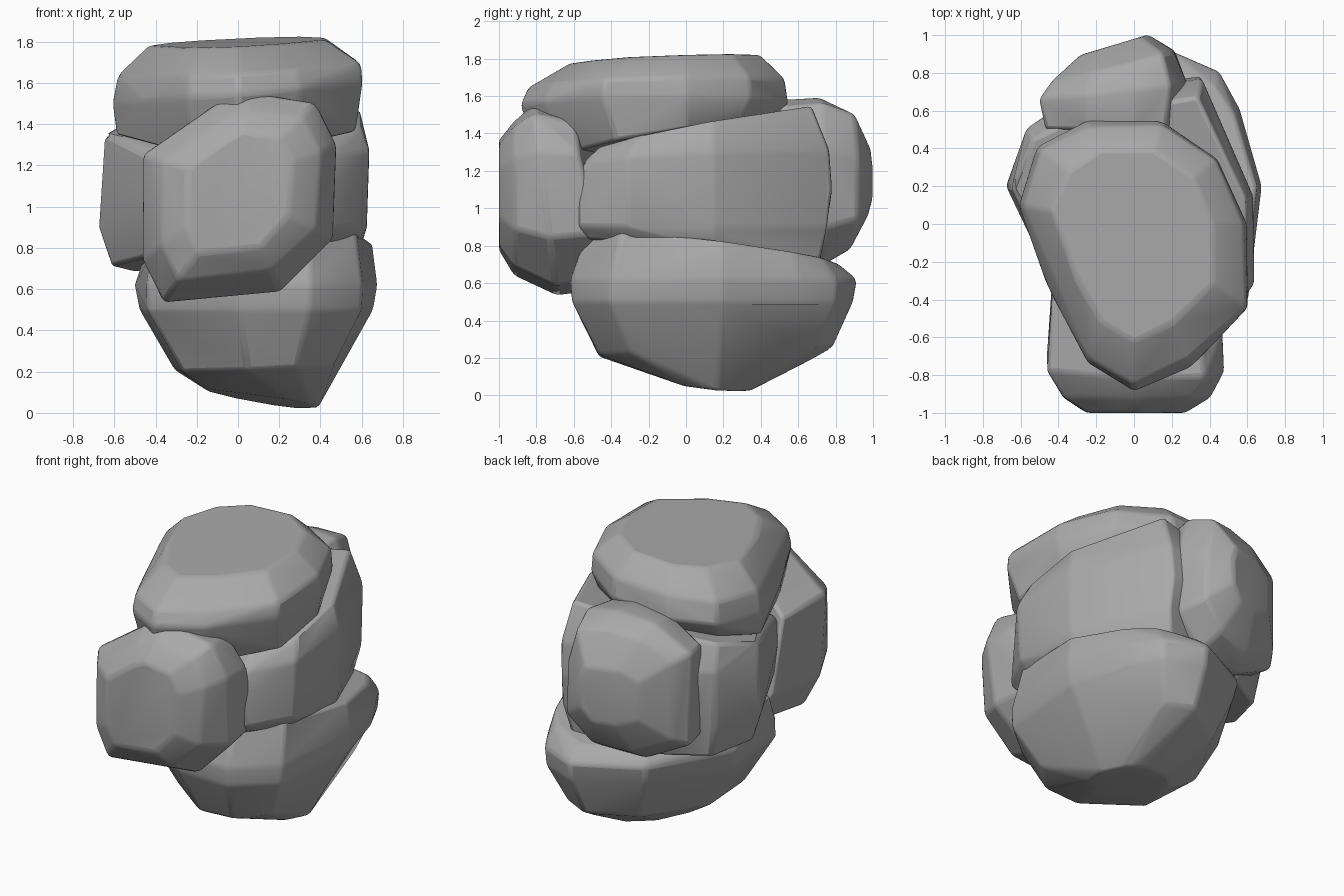
import bpy
import bmesh
import math
import random

random.seed(4)

start_cube = bpy.data.objects.get("Cube")
if start_cube:
    bpy.data.objects.remove(start_cube, do_unlink=True)


def make_material(name, brightness):
    colour = (brightness, brightness, brightness, 1)
    material = bpy.data.materials.new(name)
    material.use_nodes = True
    material.diffuse_color = colour
    shader = material.node_tree.nodes["Principled BSDF"]
    shader.inputs["Base Color"].default_value = colour
    return material


stone_grey = make_material("stone grey", .4)


def layer(at, size, lean=(0, 0)):
    """One slice of a rock: its position, its relative size and its tilt."""
    return at, size, lean


def slice_corners(outline, centre, upright, at, size, lean):
    """Scale the outline about its centre, tilt it and place it in space."""
    for across, along in outline:
        # Slightly uneven corners keep the facets irregular
        uneven = random.uniform(.98, 1.03)
        side = (across - centre[0]) * size[0] * uneven
        reach = (along - centre[1]) * size[1] * uneven
        depth = at + side * lean[0] + reach * lean[1]
        across, along = centre[0] + side, centre[1] + reach
        yield (across, along, depth) if upright else (across, depth, along)


def wear_edges(rock, width):
    """Give the facets soft, chipped borders."""
    wear = rock.modifiers.new("worn edges", "BEVEL")
    wear.width = width
    wear.segments = 2
    wear.limit_method = "ANGLE"
    wear.angle_limit = math.radians(12)

    bpy.ops.object.select_all(action="DESELECT")
    rock.select_set(True)
    bpy.context.view_layer.objects.active = rock
    bpy.ops.object.shade_smooth_by_angle(angle=math.radians(30))


def build_rock(name, outline, layers, centre=(0, 0), upright=True):
    """Wrap a faceted hull around slices stacked along z, or along y."""
    bm = bmesh.new()
    for at, size, lean in layers:
        for corner in slice_corners(outline, centre, upright, at, size, lean):
            bm.verts.new(corner)
    bmesh.ops.convex_hull(bm, input=bm.verts[:])
    inner_points = [vert for vert in bm.verts if not vert.link_faces]
    bmesh.ops.delete(bm, geom=inner_points, context="VERTS")

    # Merge nearly level triangles into broad facets
    bmesh.ops.dissolve_limit(bm, angle_limit=math.radians(8),
                             verts=bm.verts[:], edges=bm.edges[:])
    bmesh.ops.recalc_face_normals(bm, faces=bm.faces[:])
    mesh = bpy.data.meshes.new(name)
    bm.to_mesh(mesh)
    bm.free()
    mesh.materials.append(stone_grey)

    rock = bpy.data.objects.new(name, mesh)
    bpy.context.collection.objects.link(rock)
    wear_edges(rock, width=.02)


# Broad base boulder, tapering down to a small tilted foot
build_rock(
    "base_rock",
    outline=[(-.5, .2), (-.45, -.3), (0, -.6), (.35, -.6), (.6, -.4),
             (.68, .2), (.55, .6), (.45, .8), (.2, .9), (-.2, .7)],
    centre=(.15, .15),
    layers=[
        layer(at=.06, size=(.45, .28), lean=(-.15, -.1)),
        layer(at=.23, size=(.7, .83), lean=(.05, .03)),
        layer(at=.5, size=(.97, .99)),
        layer(at=.62, size=(1, 1)),
        layer(at=.78, size=(.95, .9), lean=(.1, -.12)),
    ],
)

# Core boulder, held between the base and the cap
build_rock(
    "middle_rock",
    outline=[(-.67, .2), (-.56, .5), (-.3, .65), (.35, .75), (.62, .15),
             (.62, -.3), (.45, -.56), (-.38, -.4)],
    centre=(0, .1),
    layers=[
        layer(at=.75, size=(.92, .95), lean=(.05, -.1)),
        layer(at=.9, size=(1, 1)),
        layer(at=1.1, size=(1, 1.04)),
        layer(at=1.26, size=(1, 1), lean=(.05, .05)),
        layer(at=1.4, size=(.94, .86), lean=(.1, .2)),
    ],
)

# Cap boulder, resting on a sloping underside
build_rock(
    "top_rock",
    outline=[(-.62, .1), (-.5, .4), (-.25, .55), (.15, .55), (.45, .35),
             (.61, 0), (.61, -.45), (.3, -.75), (0, -.9), (-.25, -.75),
             (-.45, -.35)],
    layers=[
        layer(at=1.38, size=(.95, .85), lean=(.08, .17)),
        layer(at=1.55, size=(1, 1), lean=(.08, 0)),
        layer(at=1.67, size=(.95, .95), lean=(.06, .03)),
        layer(at=1.8, size=(.7, .7), lean=(.05, .04)),
    ],
)

# Front boulder, with a broad flat face and an undercut belly
build_rock(
    "front_rock",
    outline=[(-.45, 1.25), (-.1, 1.5), (.05, 1.55), (.37, 1.5), (.48, 1.3),
             (.45, .85), (.2, .6), (-.15, .55), (-.35, .55), (-.45, .75)],
    centre=(0, 1.1),
    upright=False,
    layers=[
        layer(at=-1, size=(.55, .58)),
        layer(at=-.92, size=(.82, .82)),
        layer(at=-.76, size=(1, 1), lean=(0, -.12)),
        layer(at=-.43, size=(.95, .92), lean=(-.2, -.25)),
    ],
)

# Back boulder, boxy and leaning away to the right
build_rock(
    "back_rock",
    outline=[(-.5, 1.42), (-.25, 1.56), (0, 1.6), (.2, 1.57), (.28, 1.3),
             (.28, .9), (.1, .7), (-.2, .68), (-.5, .82)],
    centre=(-.1, 1.15),
    upright=False,
    layers=[
        layer(at=.95, size=(.45, .4), lean=(.3, 0)),
        layer(at=.84, size=(.82, .82), lean=(.25, 0)),
        layer(at=.7, size=(1, 1), lean=(.1, 0)),
        layer(at=.5, size=(.92, .95)),
    ],
)
